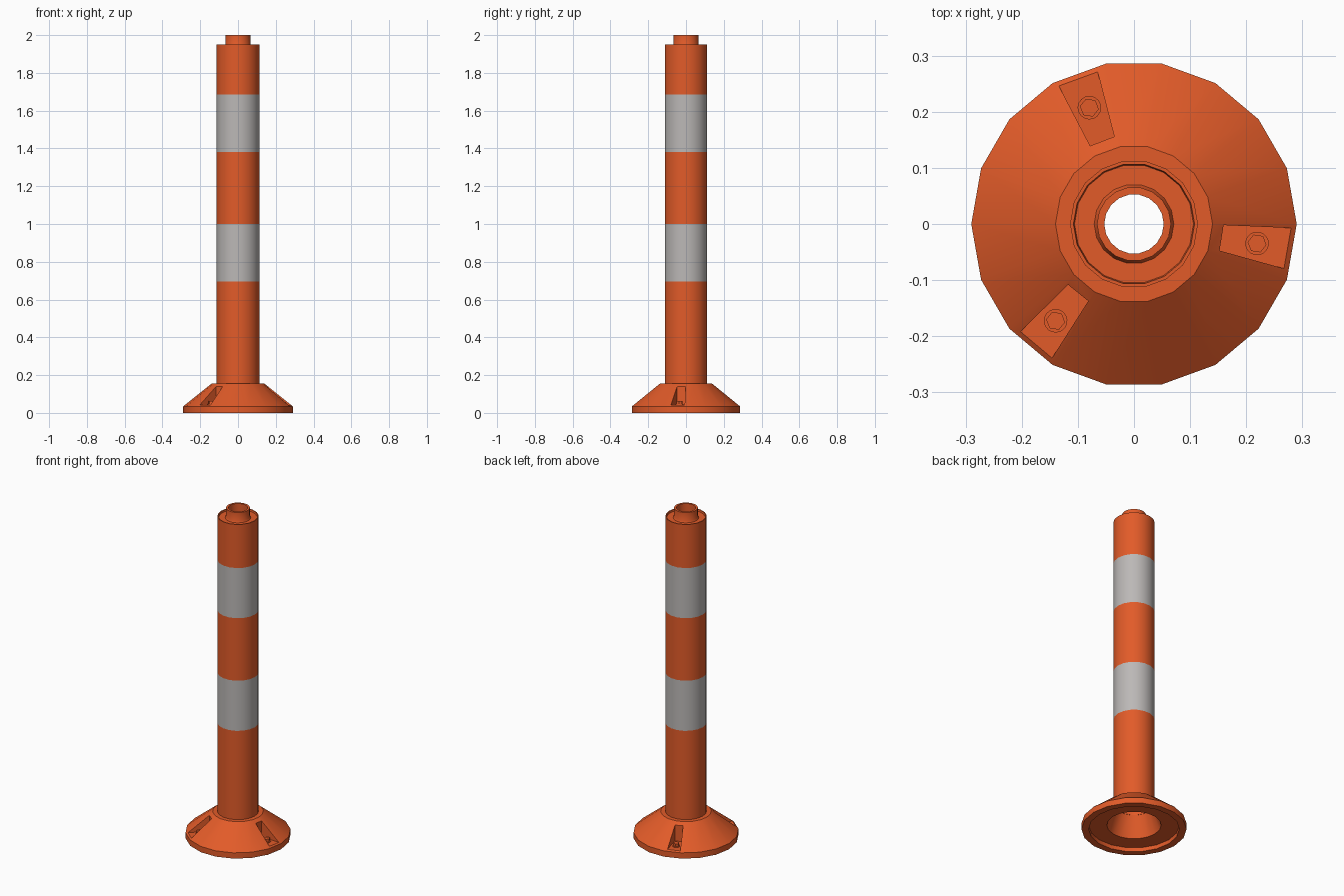
import bpy, bmesh, math

if "Cube" in bpy.data.objects:
    bpy.data.objects.remove(bpy.data.objects["Cube"])

SIDES = 18


def material(name, rgb):
    m = bpy.data.materials.new(name)
    m.diffuse_color = (*rgb, 1)
    m.use_nodes = True
    m.node_tree.nodes["Principled BSDF"].inputs["Base Color"].default_value = m.diffuse_color
    return m


ORANGE = material("orange", (0.76, 0.105, 0.022))
GREY = material("light grey", (0.50, 0.48, 0.47))


def finish(bm, name, mats=(ORANGE,)):
    bmesh.ops.recalc_face_normals(bm, faces=bm.faces)
    mesh = bpy.data.meshes.new(name)
    bm.to_mesh(mesh)
    bm.free()
    for m in mats:
        mesh.materials.append(m)
    ob = bpy.data.objects.new(name, mesh)
    bpy.context.collection.objects.link(ob)
    return ob


def lathe(profile, sides=SIDES):
    """Revolve a closed (radius, z) outline around the z axis."""
    bm = bmesh.new()
    rings = []
    for i in range(sides):
        a = 2 * math.pi * i / sides
        rings.append([bm.verts.new((r * math.cos(a), r * math.sin(a), z)) for r, z in profile])
    n = len(profile)
    for i in range(sides):
        p, q = rings[i], rings[(i + 1) % sides]
        for j in range(n):
            k = (j + 1) % n
            bm.faces.new((p[j], q[j], q[k], p[k]))
    return bm


def prism(bm, outline, z0, z1):
    """Straight prism over a flat outline."""
    low = [bm.verts.new((x, y, z0)) for x, y in outline]
    high = [bm.verts.new((x, y, z1)) for x, y in outline]
    bm.faces.new(low[::-1])
    bm.faces.new(high)
    n = len(outline)
    for i in range(n):
        j = (i + 1) % n
        bm.faces.new((low[i], low[j], high[j], high[i]))


def smooth(ob):
    bpy.ops.object.select_all(action='DESELECT')
    ob.select_set(True)
    bpy.context.view_layer.objects.active = ob
    bpy.ops.object.shade_smooth_by_angle(angle=math.radians(30))


# Flared base with a recessed underside and a conical bore
base = finish(lathe([(0.29, 0), (0.29, 0.035), (0.14, 0.155), (0.104, 0.155),
                     (0.15, 0.025), (0.25, 0.025), (0.25, 0)]), "base")

# Tapered bolt pockets cut into the slope, and their bolts
bolt_angles = [math.radians(-9 + 120 * k) for k in range(3)]


def turned(points, a):
    c, s = math.cos(a), math.sin(a)
    return [(x * c - y * s, x * s + y * c) for x, y in points]


bm = bmesh.new()
for a in bolt_angles:
    prism(bm, turned([(0.158, -0.023), (0.28, -0.037), (0.28, 0.037), (0.158, 0.023)], a), 0.042, 0.25)
cutter = finish(bm, "pocket_cutter")
cutter.hide_render = True
mod = base.modifiers.new("pockets", 'BOOLEAN')
mod.operation = 'DIFFERENCE'
mod.solver = 'EXACT'
mod.object = cutter
bpy.context.view_layer.objects.active = base
bpy.ops.object.modifier_apply(modifier=mod.name)
bpy.data.objects.remove(cutter)
smooth(base)


def disc(radius, sides):
    return [(0.222 + radius * math.cos(2 * math.pi * i / sides),
             radius * math.sin(2 * math.pi * i / sides)) for i in range(sides)]


for k, a in enumerate(bolt_angles):
    bm = bmesh.new()
    prism(bm, turned(disc(0.021, 16), a), 0.040, 0.046)   # washer
    prism(bm, turned(disc(0.017, 6), a), 0.045, 0.062)    # hex head
    finish(bm, f"bolt_{k + 1}")

# Hollow post with two flush grey bands, a thin rim and an open neck
R = 0.114
bands = [(0.695, 1.0), (1.38, 1.685)]
outer = [(R, 0.15)] + [(R, z) for b in bands for z in b] + [(R, 1.95)]
cap = [(0.108, 1.95), (0.106, 1.94), (0.071, 1.94), (0.066, 1.95), (0.066, 2.0),
       (0.053, 2.0), (0.053, 1.92), (0.104, 1.92), (0.104, 0.15)]
bm = lathe(outer + cap)
for f in bm.faces:
    c = f.calc_center_median()
    if math.hypot(c.x, c.y) > 0.108 and any(lo < c.z < hi for lo, hi in bands):
        f.material_index = 1
post = finish(bm, "post", (ORANGE, GREY))
smooth(post)
